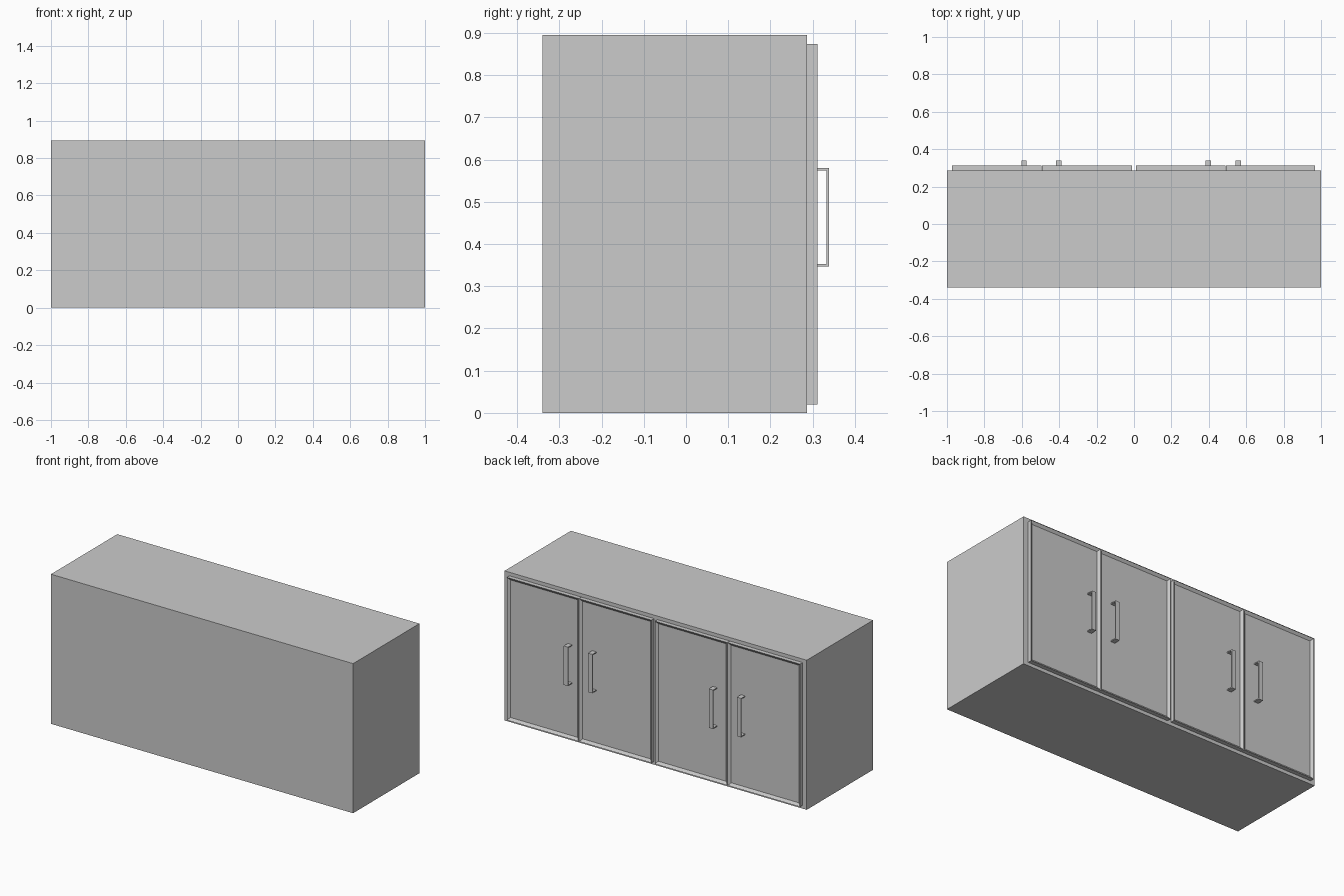
import bpy, bmesh

if "Cube" in bpy.data.objects:
    bpy.data.objects.remove(bpy.data.objects["Cube"])

BODY_BACK, BODY_FRONT, HEIGHT = -0.34, 0.287, 0.895
DOOR_FACE, HANDLE_FACE = 0.312, 0.339
DOOR_Z = (0.02, 0.874)
HANDLE_Z = (0.347, 0.58)
RIM, RECESS = 0.022, 0.012


def finish(name, bm):
    bmesh.ops.recalc_face_normals(bm, faces=bm.faces[:])
    mesh = bpy.data.meshes.new(name)
    bm.to_mesh(mesh)
    bm.free()
    obj = bpy.data.objects.new(name, mesh)
    bpy.context.collection.objects.link(obj)
    return obj


def box_bm(x, y, z):
    bm = bmesh.new()
    bmesh.ops.create_cube(bm, size=1)
    for v in bm.verts:
        v.co = [(r[0] + r[1]) / 2 + c * (r[1] - r[0]) for c, r in zip(v.co, (x, y, z))]
    return bm


def door(name, x0, x1):
    # slab with a recessed panel inside a narrow rim
    bm = box_bm((x0, x1), (BODY_FRONT, DOOR_FACE), DOOR_Z)
    bm.normal_update()
    face = max(bm.faces, key=lambda f: f.calc_center_median().y)
    bmesh.ops.inset_region(bm, faces=[face], thickness=RIM)
    for v in face.verts:
        v.co.y -= RECESS
    finish(name, bm)


def handle(name, x, width=0.028, t=0.006):
    # flat strap bent into a U, standing on the recessed panel
    y0, y1 = DOOR_FACE - RECESS, HANDLE_FACE
    z0, z1 = HANDLE_Z
    profile = [(y0, z0), (y1, z0), (y1, z1), (y0, z1),
               (y0, z1 - t), (y1 - t, z1 - t), (y1 - t, z0 + t), (y0, z0 + t)]
    bm = bmesh.new()
    f = bm.faces.new([bm.verts.new((x - width / 2, y, z)) for y, z in profile])
    ext = bmesh.ops.extrude_face_region(bm, geom=[f], use_keep_orig=True)
    for v in ext["geom"]:
        if isinstance(v, bmesh.types.BMVert):
            v.co.x += width
    finish(name, bm)


# cabinet body
finish("cabinet_body", box_bm((-1, 1), (BODY_BACK, BODY_FRONT), (0, HEIGHT)))

# four doors, each with its pull handle
layout = [(-0.973, -0.494, -0.588), (-0.491, -0.012, -0.402),
          (0.01, 0.489, 0.397), (0.492, 0.968, 0.558)]
for i, (x0, x1, hx) in enumerate(layout, 1):
    door(f"door_{i}", x0, x1)
    handle(f"door_handle_{i}", hx)
